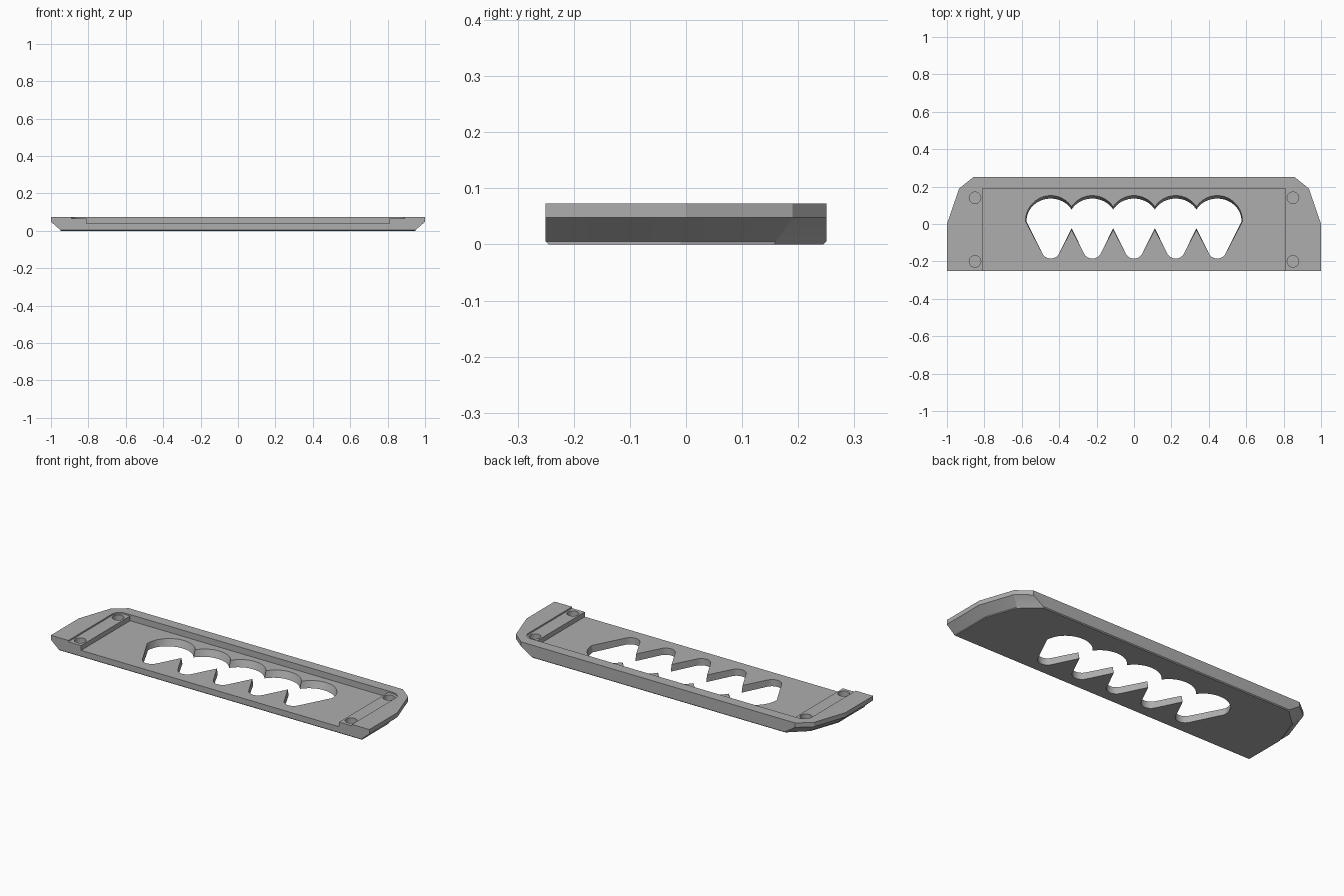
import bpy, bmesh, math

if "Cube" in bpy.data.objects:
    bpy.data.objects.remove(bpy.data.objects["Cube"], do_unlink=True)

grey = bpy.data.materials.new("plain grey")
grey.use_nodes = True
grey.diffuse_color = (0.42, 0.42, 0.42, 1)
grey.node_tree.nodes["Principled BSDF"].inputs["Base Color"].default_value = (0.42, 0.42, 0.42, 1)


def loft(name, rings):
    """Solid skinned through (z, outline) rings with equal point counts."""
    bm = bmesh.new()
    loops = [[bm.verts.new((x, y, z)) for x, y in pts] for z, pts in rings]
    n = len(loops[0])
    for a, b in zip(loops, loops[1:]):
        for i in range(n):
            j = (i + 1) % n
            bm.faces.new((a[i], a[j], b[j], b[i]))
    bm.faces.new(loops[0][::-1])
    bm.faces.new(loops[-1])
    bmesh.ops.recalc_face_normals(bm, faces=bm.faces)
    mesh = bpy.data.meshes.new(name)
    bm.to_mesh(mesh)
    bm.free()
    mesh.materials.append(grey)
    obj = bpy.data.objects.new(name, mesh)
    bpy.context.collection.objects.link(obj)
    return obj


def arc(cx, cy, rx, ry, start, end, steps):
    angles = [math.radians(start + (end - start) * i / steps) for i in range(steps + 1)]
    return [(cx + rx * math.cos(a), cy + ry * math.sin(a)) for a in angles]


def mirrored(half):
    return half + [(-x, y) for x, y in reversed(half)]


def cut(target, cutter):
    mod = target.modifiers.new("cut", 'BOOLEAN')
    mod.operation = 'DIFFERENCE'
    mod.solver = 'EXACT'
    mod.object = cutter
    bpy.context.view_layer.objects.active = target
    bpy.ops.object.modifier_apply(modifier=mod.name)
    bpy.data.objects.remove(cutter, do_unlink=True)


# Plate body: vertical rim, ends sloping inward underneath, tiny bottom bevel
TOP, FLOOR = 0.073, 0.038
rim = mirrored([(1, -.25), (1, 0), (.935, .19), (.86, .25)])
base = mirrored([(.95, -.25), (.95, -.01), (.892, .16), (.795, .25)])
foot = [(x, y * 0.98) for x, y in base]
plate = loft("grip_plate", [(0, foot), (.005, base), (.048, rim), (TOP, rim)])

# Shallow ledge recess with rounded back corners, open at the front
ledge = mirrored([(.89, -.3)] + arc(.84, .14, .05, .05, 0, 90, 8))
cut(plate, loft("ledge_cutter", [(.065, ledge), (.1, ledge)]))

# Deeper centre pocket, open at the front
pocket = mirrored([(.81, -.3), (.81, .19)])
cut(plate, loft("pocket_cutter", [(FLOOR, pocket), (.1, pocket)]))

# Blind screw holes on the ledges
for x in (-.85, .85):
    for y in (-.2, .14):
        hole = arc(x, y, .031, .031, 0, 345, 23)
        cut(plate, loft("hole_cutter", [(.03, hole), (.1, hole)]))


# Row of five overlapping teardrop openings, tapered along their upper arcs
def teardrop(cx, rx, ry):
    return arc(cx, .015, rx, ry, 0, 180, 32) + arc(cx, -.135, .05, .05, 210, 330, 12)


for i in range(-2, 3):
    wide = teardrop(i * .2225, .135, .137)
    narrow = teardrop(i * .2225, .13, .121)
    cut(plate, loft("opening_cutter", [(-.02, narrow), (0, narrow), (FLOOR, wide), (.1, wide)]))

bpy.ops.object.select_all(action='DESELECT')
plate.select_set(True)
bpy.context.view_layer.objects.active = plate
bpy.ops.object.shade_smooth_by_angle(angle=math.radians(18))
